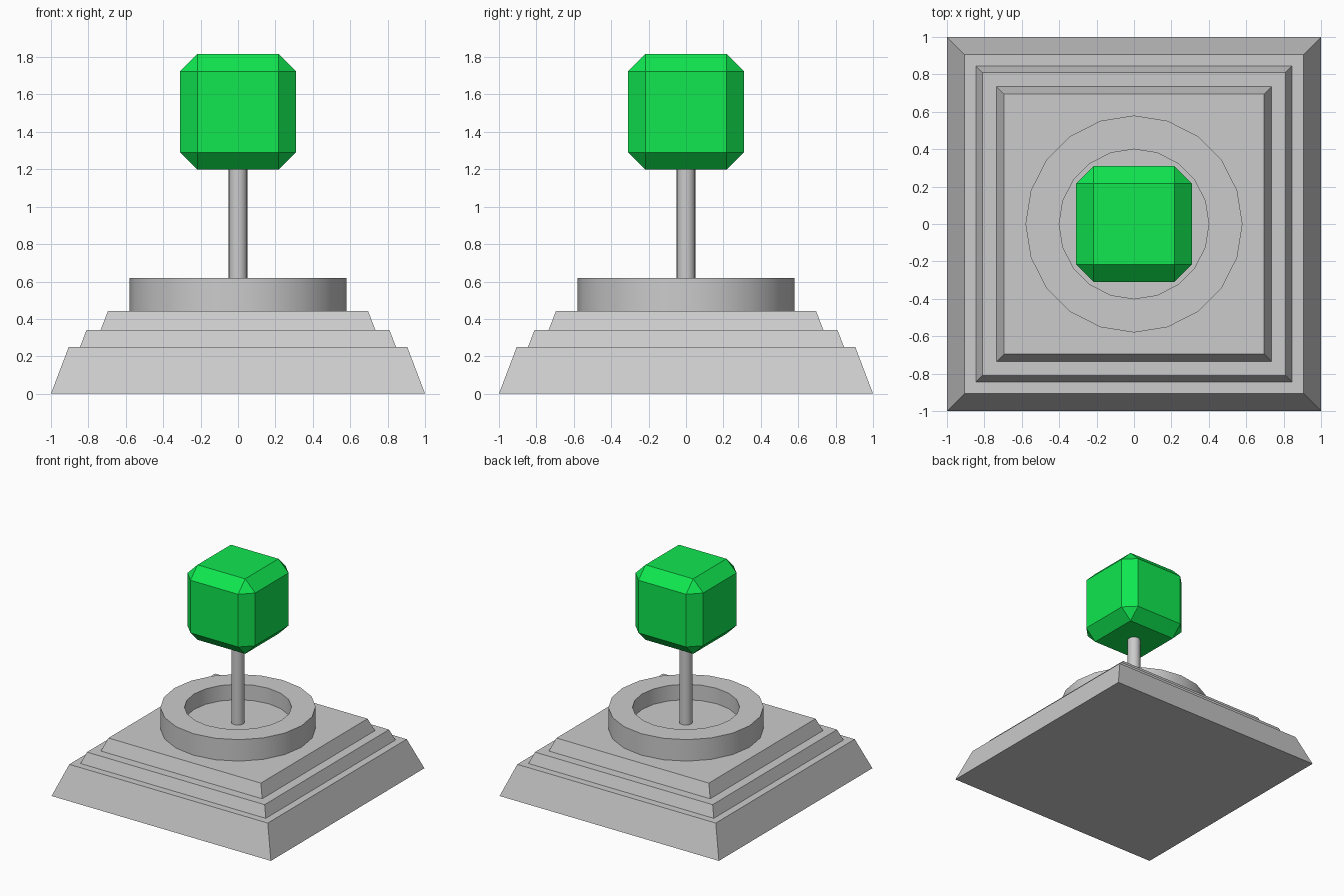
import bpy
import math

if "Cube" in bpy.data.objects:
    bpy.data.objects.remove(bpy.data.objects["Cube"])

green = bpy.data.materials.new("green")
green.diffuse_color = (0.005, 0.8, 0.08, 1)
green.use_nodes = True
green.node_tree.nodes["Principled BSDF"].inputs["Base Color"].default_value = green.diffuse_color


def mesh_object(name, verts, faces):
    mesh = bpy.data.meshes.new(name)
    mesh.from_pydata(verts, [], faces)
    mesh.update()
    obj = bpy.data.objects.new(name, mesh)
    bpy.context.collection.objects.link(obj)
    return obj


def smooth(obj):
    bpy.ops.object.select_all(action="DESELECT")
    obj.select_set(True)
    bpy.context.view_layer.objects.active = obj
    bpy.ops.object.shade_smooth_by_angle(angle=math.radians(30))


# Stepped base: one square profile rising through three sloped tiers
def stepped_base(name, profile):
    verts = [(sx * h, sy * h, z) for h, z in profile
             for sx, sy in ((-1, -1), (1, -1), (1, 1), (-1, 1))]
    faces = [(3, 2, 1, 0)]
    for k in range(len(profile) - 1):
        a, b = 4 * k, 4 * k + 4
        faces += [(a + i, a + (i + 1) % 4, b + (i + 1) % 4, b + i) for i in range(4)]
    n = len(verts)
    faces.append((n - 4, n - 3, n - 2, n - 1))
    return mesh_object(name, verts, faces)


# Round part: (radius, z) profile revolved, with flat caps at both ends
def lathe(name, profile, sides):
    verts = [(r * math.cos(2 * math.pi * i / sides), r * math.sin(2 * math.pi * i / sides), z)
             for r, z in profile for i in range(sides)]
    faces = [tuple(reversed(range(sides)))]
    for k in range(len(profile) - 1):
        a, b = k * sides, (k + 1) * sides
        for i in range(sides):
            j = (i + 1) % sides
            faces.append((a + i, a + j, b + j, b + i))
    n = len(verts)
    faces.append(tuple(range(n - sides, n)))
    obj = mesh_object(name, verts, faces)
    smooth(obj)
    return obj


stepped_base("stepped_base", [(1.0, 0), (0.905, 0.25), (0.845, 0.25), (0.81, 0.34),
                              (0.735, 0.34), (0.695, 0.443)])

# Round dish with a raised rim, and the thin rod standing in it
lathe("round_rim", [(0.58, 0.443), (0.58, 0.62), (0.40, 0.62), (0.40, 0.493)], 20)
lathe("rod", [(0.05, 0.48), (0.05, 1.25)], 20)

# Chamfered green cube on top
bpy.ops.mesh.primitive_cube_add(size=0.618, location=(0, 0, 1.507))
cube = bpy.context.object
cube.name = "chamfered_cube"
cube.data.materials.append(green)
bevel = cube.modifiers.new("chamfer", "BEVEL")
bevel.width = 0.092
bevel.segments = 1
